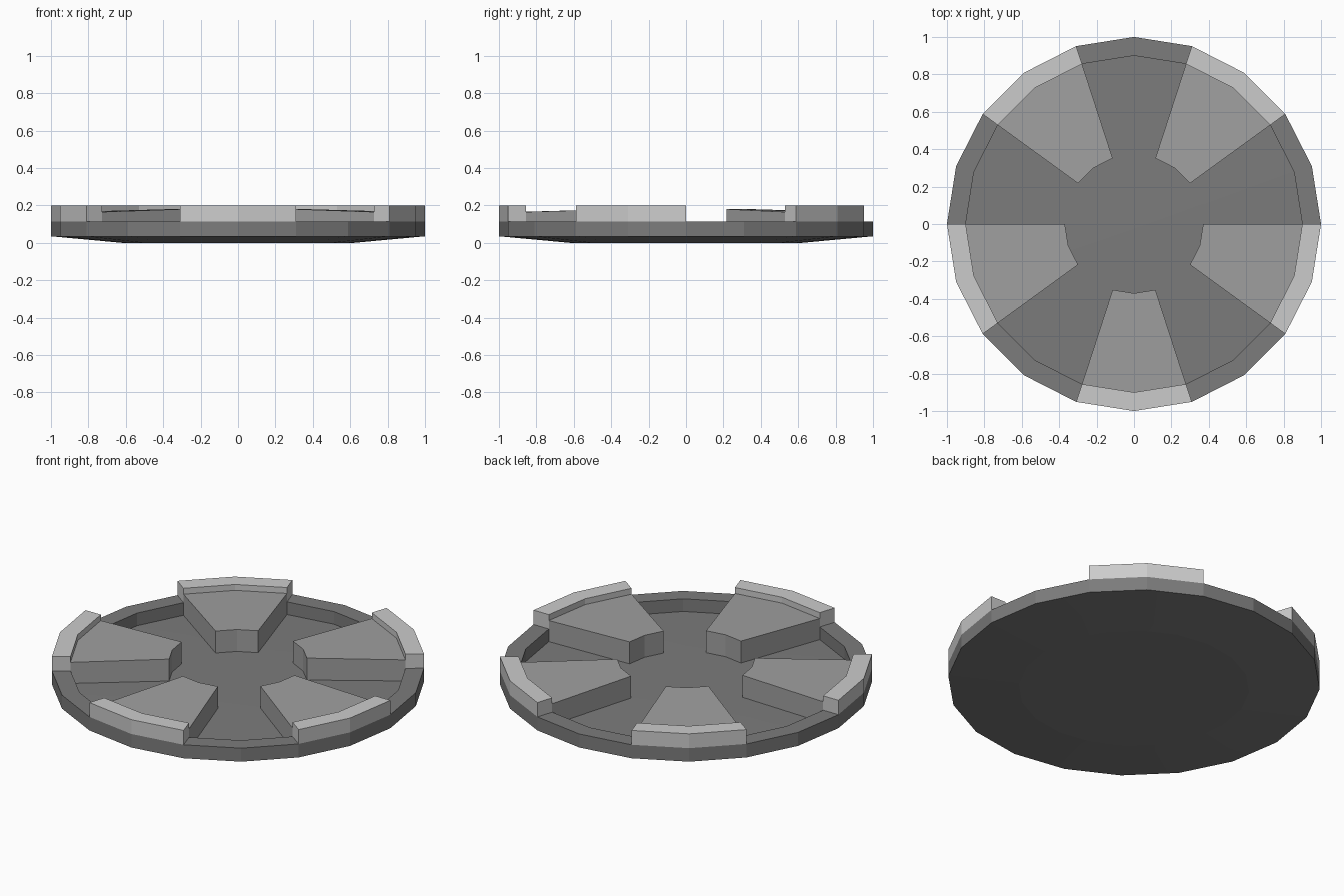
import bpy, bmesh
from math import cos, sin, radians

if "Cube" in bpy.data.objects:
    bpy.data.objects.remove(bpy.data.objects["Cube"])

STEP = 18  # twenty-sided disc


def grey(name, v):
    m = bpy.data.materials.new(name)
    m.diffuse_color = (v, v, v, 1)
    m.use_nodes = True
    m.node_tree.nodes["Principled BSDF"].inputs["Base Color"].default_value = m.diffuse_color
    return m


def point(r, z, deg):
    return (r * cos(radians(deg)), r * sin(radians(deg)), z)


def finish(name, bm, mat):
    bmesh.ops.remove_doubles(bm, verts=bm.verts, dist=1e-5)
    bmesh.ops.recalc_face_normals(bm, faces=bm.faces)
    me = bpy.data.meshes.new(name)
    bm.to_mesh(me)
    bm.free()
    me.materials.append(mat)
    ob = bpy.data.objects.new(name, me)
    bpy.context.collection.objects.link(ob)
    bpy.ops.object.select_all(action='DESELECT')
    ob.select_set(True)
    bpy.context.view_layer.objects.active = ob
    bpy.ops.object.shade_smooth_by_angle(angle=radians(4))


def lathe(name, profile, mat):
    """Full revolution of an (r, z) profile with flat polygon ends."""
    bm = bmesh.new()
    n = 360 // STEP
    rings = [[bm.verts.new(point(r, z, i * STEP)) for i in range(n)] for r, z in profile]
    for a, b in zip(rings, rings[1:]):
        for i in range(n):
            j = (i + 1) % n
            bm.faces.new((a[i], a[j], b[j], b[i]))
    bm.faces.new(rings[0][::-1])
    bm.faces.new(rings[-1])
    finish(name, bm, mat)


def sector(name, profile, start, mat):
    """Two-facet sweep of an open (r, z) profile with end caps."""
    bm = bmesh.new()
    rows = [[bm.verts.new(point(r, z, start + i * STEP)) for r, z in profile] for i in range(3)]
    for a, b in zip(rows, rows[1:]):
        for k in range(len(profile) - 1):
            bm.faces.new((a[k], b[k], b[k + 1], a[k + 1]))
    bm.faces.new(rows[0])
    bm.faces.new(rows[-1][::-1])
    finish(name, bm, mat)


dark, mid, light = grey("dark_grey", 0.2), grey("mid_grey", 0.35), grey("light_grey", 0.6)

# Dish: flat base, shallow cone, side wall, rim and sunken floor
lathe("dish", [(0.62, 0), (1, 0.035), (1, 0.115), (0.9, 0.115), (0.9, 0.04), (0.37, 0.05)], dark)

# Five raised spokes, each with a rim block
for k in range(5):
    a = 36 + 72 * k
    sector(f"spoke_{k + 1}", [(0.37, 0.05), (0.37, 0.18), (0.9, 0.165), (0.9, 0.04)], a, mid)
    sector(f"rim_block_{k + 1}", [(0.9, 0.115), (0.9, 0.2), (1, 0.2), (1, 0.115)], a, light)
